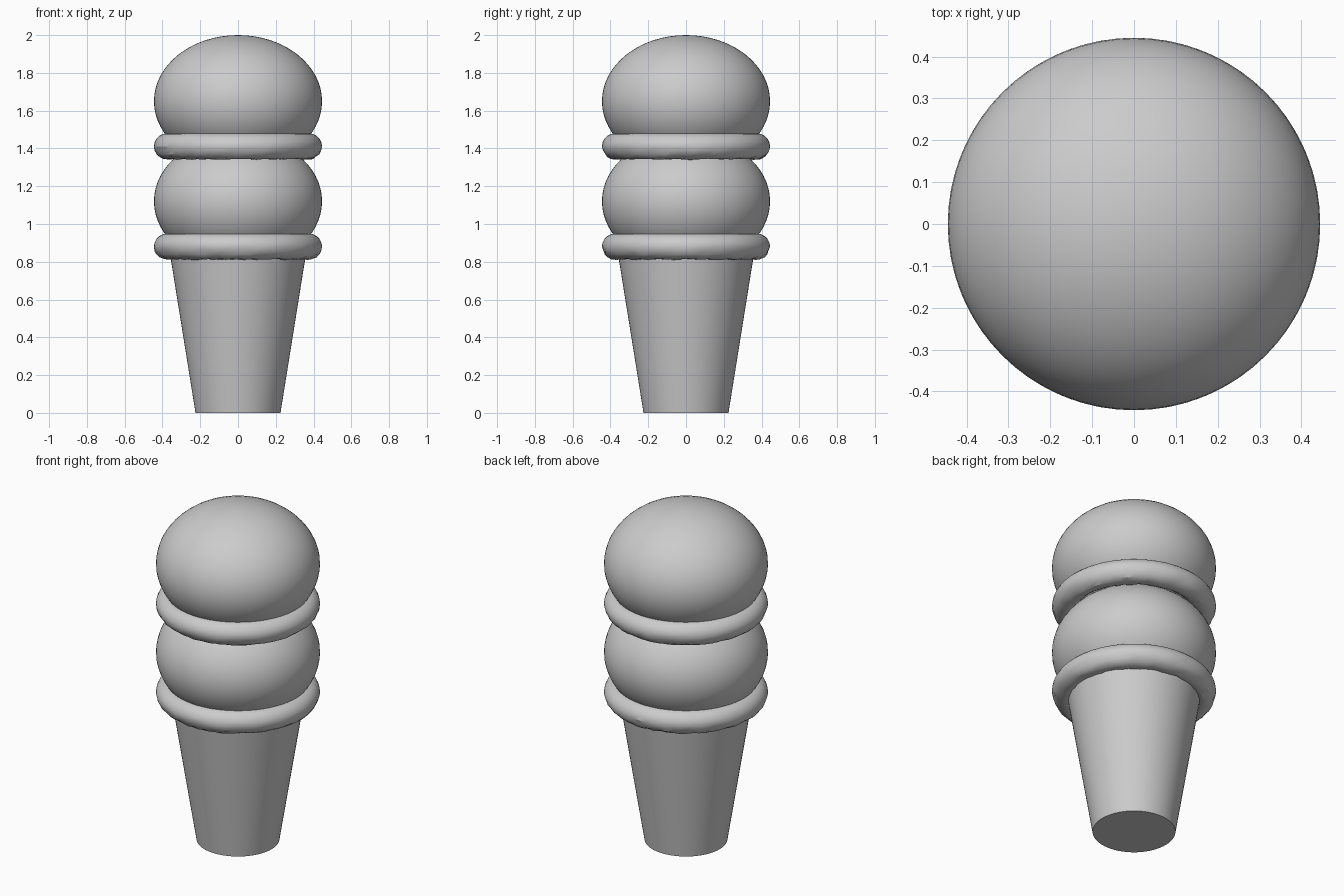
import bpy
import bmesh
import math
import random
from mathutils import Vector

random.seed(4)

cube = bpy.data.objects.get("Cube")
if cube:
    bpy.data.objects.remove(cube, do_unlink=True)

# One plain grey for everything
GREY = (0.6, 0.6, 0.6, 1)
grey = bpy.data.materials.new("plain grey")
grey.use_nodes = True
grey.diffuse_color = GREY
grey.node_tree.nodes["Principled BSDF"].inputs["Base Color"].default_value = GREY


def finish(name, angle):
    obj = bpy.context.object
    obj.name = name
    obj.data.name = name
    obj.data.materials.append(grey)
    bpy.ops.object.transform_apply(location=True, rotation=True, scale=True)
    bpy.ops.object.shade_smooth_by_angle(angle=math.radians(angle))
    return obj


def scoop(name, z):
    bpy.ops.mesh.primitive_uv_sphere_add(segments=64, ring_count=32, radius=1, location=(0, 0, z))
    bpy.context.object.scale = (0.445, 0.445, 0.35)
    finish(name, 40)


def skirt(name, z):
    ring, tube = 0.375, 0.07
    bpy.ops.mesh.primitive_torus_add(major_segments=72, minor_segments=20,
                                     major_radius=ring, minor_radius=tube)
    mesh = bpy.context.object.data
    bm = bmesh.new()
    bm.from_mesh(mesh)
    # Ragged, chipped lower half; the upper half stays smooth
    for v in bm.verts:
        if v.co.z < -0.01:
            centre = Vector((v.co.x, v.co.y, 0)).normalized() * ring
            v.co = centre + (v.co - centre) * random.uniform(0.92, 1.01)
            v.co.z = max(v.co.z, -tube)
    bm.to_mesh(mesh)
    bm.free()
    bpy.context.object.location.z = z
    finish(name, 30)


# Tapered cone with a flat base
bpy.ops.mesh.primitive_cone_add(vertices=64, radius1=0.225, radius2=0.363,
                                depth=0.86, location=(0, 0, 0.43))
finish("cone", 40)

# Two scoops, each seated on a rounded skirt
for level, z in (("lower", 0.88), ("upper", 1.41)):
    skirt(level + "_skirt", z)
    scoop(level + "_scoop", z + 0.24)
